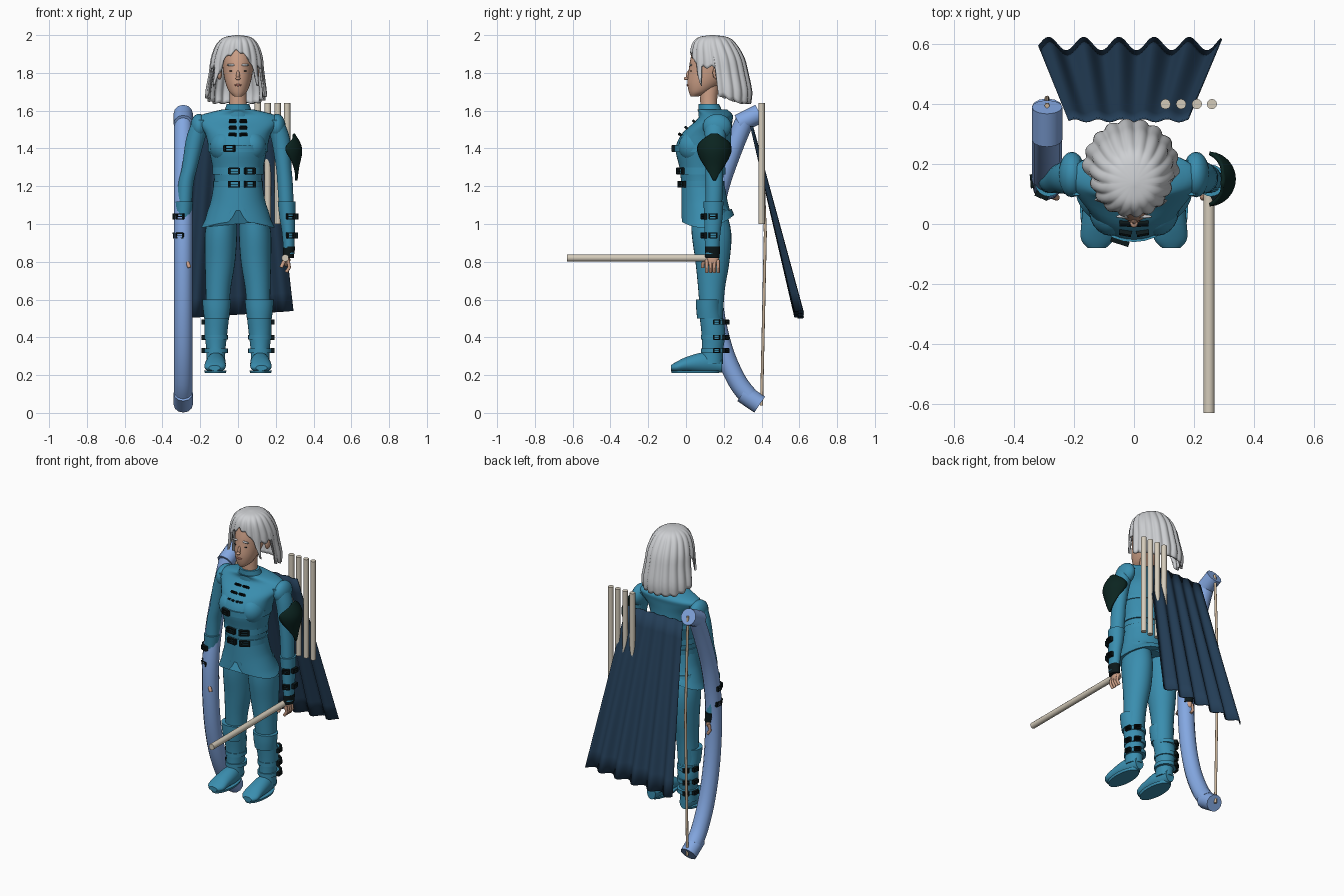
import bpy, bmesh, math
from mathutils import Vector
from mathutils.bvhtree import BVHTree

if "Cube" in bpy.data.objects:
    bpy.data.objects.remove(bpy.data.objects["Cube"])

SIDES = (("left", 1), ("right", -1))


def material(name, *rgb):
    linear = [((c / 255 + .055) / 1.055) ** 2.4 for c in rgb] + [1]
    mat = bpy.data.materials.new(name)
    mat.use_nodes = True
    mat.diffuse_color = linear
    mat.node_tree.nodes["Principled BSDF"].inputs["Base Color"].default_value = linear
    return mat


TEAL = material("teal leather", 58, 142, 175)
NAVY = material("navy cloth", 35, 61, 86)
SILVER = material("silver hair", 205, 207, 210)
SKIN = material("skin", 205, 160, 135)
BLACK = material("black metal", 12, 24, 26)
GREEN = material("dark green pad", 11, 36, 32)
BLUE = material("bow blue", 132, 168, 226)
WOOD = material("pale wood", 212, 203, 186)
CORD = material("tan cord", 200, 178, 152)
LIP = material("lip", 180, 118, 104)


def shade(obj, mat, angle=40):
    obj.data.materials.append(mat)
    bpy.ops.object.select_all(action='DESELECT')
    obj.select_set(True)
    bpy.context.view_layer.objects.active = obj
    bpy.ops.object.shade_smooth_by_angle(angle=math.radians(angle))
    return obj


def finish(bm, name, mat, angle=40):
    bmesh.ops.recalc_face_normals(bm, faces=bm.faces)
    mesh = bpy.data.meshes.new(name)
    bm.to_mesh(mesh)
    bm.free()
    obj = bpy.data.objects.new(name, mesh)
    bpy.context.collection.objects.link(obj)
    return shade(obj, mat, angle)


def spline(rows, u):
    """Catmull-Rom value along a list of tuples, u from 0 to 1."""
    last = len(rows) - 1
    i = min(int(u * last), last - 1)
    t = u * last - i
    a, b, c, d = (rows[max(0, min(last, i + k))] for k in (-1, 0, 1, 2))
    return [q + t / 2 * (r - p + t * (2 * p - 5 * q + 4 * r - s + t * (3 * (q - r) + s - p)))
            for p, q, r, s in zip(a, b, c, d)]


def skin_grid(bm, grid, closed):
    for low, high in zip(grid, grid[1:]):
        n = len(low)
        for i in range(n if closed else n - 1):
            j = (i + 1) % n
            bm.faces.new((low[i], low[j], high[j], high[i]))


def loft(name, mat, rows, side=1, along="z", n=28, edit=None):
    """Elliptical rings (station, x, other centre, half width, half depth)."""
    bm, grid = bmesh.new(), []
    steps = 4 * (len(rows) - 1)
    for k in range(steps + 1):
        s, x, c, a, b = spline(rows, k / steps)
        ring = []
        for i in range(n):
            w = math.tau * i / n
            px, pc = side * (x + a * math.cos(w)), c + b * math.sin(w)
            ring.append(bm.verts.new((px, pc, s) if along == "z" else (px, s, pc)))
        grid.append(ring)
    skin_grid(bm, grid, True)
    bm.faces.new(grid[0])
    bm.faces.new(grid[-1])
    if edit:
        edit(bm)
    return finish(bm, name, mat)


def ellipsoid(name, mat, loc, size):
    bm = bmesh.new()
    bmesh.ops.create_uvsphere(bm, u_segments=20, v_segments=12, radius=1)
    bmesh.ops.scale(bm, vec=size, verts=bm.verts)
    bmesh.ops.translate(bm, vec=loc, verts=bm.verts)
    return finish(bm, name, mat)


def tube(name, mat, points, radius):
    curve = bpy.data.curves.new(name, 'CURVE')
    curve.dimensions = '3D'
    curve.bevel_depth, curve.bevel_resolution, curve.use_fill_caps = radius, 4, True
    path = curve.splines.new('POLY')
    path.points.add(len(points) - 1)
    for p, co in zip(path.points, points):
        p.co = (*co, 1)
    obj = bpy.data.objects.new(name, curve)
    bpy.context.collection.objects.link(obj)
    bpy.ops.object.select_all(action='DESELECT')
    obj.select_set(True)
    bpy.context.view_layer.objects.active = obj
    bpy.ops.object.convert(target='MESH')
    return shade(bpy.context.view_layer.objects.active, mat)


def buckle(name, target, origin, aim, w, h):
    """Open metal frame with a prong, laid on the target's surface."""
    mesh = target.data
    tree = BVHTree.FromPolygons([v.co for v in mesh.vertices], [p.vertices for p in mesh.polygons])
    loc, normal = tree.ray_cast(Vector(origin), Vector(aim).normalized())[:2]
    if normal.dot(Vector(aim)) > 0:
        normal = -normal
    bm = bmesh.new()
    for x, y, sx, sy in ((-w, 0, .2, 1.1), (w, 0, .2, 1.1), (0, h, 1, .2), (0, -h, 1, .2), (0, 0, 1, .12)):
        made = bmesh.ops.create_cube(bm, size=1)["verts"]
        bmesh.ops.scale(bm, vec=(2 * w * sx, 2 * h * sy, .018), verts=made)
        bmesh.ops.translate(bm, vec=(x, y, .006), verts=made)
    bm.transform(normal.to_track_quat('Z', 'Y').to_matrix().to_4x4())
    bmesh.ops.translate(bm, vec=loc, verts=bm.verts)
    finish(bm, name, BLACK)


def band(name, z, x, y, a, b, h=.014, side=1):
    return loft(name, TEAL, [(z - h, x, y, a, b), (z + h, x, y, a, b)], side)


# Jacket, skirt and belts
torso = loft("jacket", TEAL, [(1.12, 0, .09, .13, .1), (1.22, 0, .085, .125, .11), (1.3, 0, .085, .135, .12),
             (1.4, 0, .09, .155, .145), (1.48, 0, .11, .175, .13), (1.54, 0, .145, .215, .1),
             (1.575, 0, .16, .2, .088), (1.605, 0, .14, .09, .08)], n=40)


def hem(bm):
    for v in bm.verts:
        if v.co.z < 1.06:
            v.co.z += 2.5 * (v.co.y - .09) ** 2 - .02
            if v.co.y < .1:
                v.co.z += .08 * max(0, 1 - abs(v.co.x) / .04)


loft("skirt", TEAL, [(1.2, 0, .09, .13, .115), (1.1, 0, .1, .15, .125), (1.0, 0, .115, .195, .14)], n=48, edit=hem)
loft("under_skirt", TEAL, [(1.15, 0, .095, .12, .1), (1.03, 0, .115, .17, .12)])
loft("collar", TEAL, [(1.57, 0, .135, .08, .07), (1.635, 0, .12, .06, .055)])
for z, a, b in ((1.21, .132, .117), (1.28, .136, .123), (1.4, .158, .147)):
    belt = band("belt", z, 0, .087, a, b, .018)
    for x in ((-.045,) if z > 1.3 else (-.02, .06)):
        buckle("belt_buckle", belt, (x, -1, z), (0, 1, 0), .026, .015)
for z in (1.47, 1.505, 1.54):
    for name, s in SIDES:
        buckle(name + "_clasp", torso, (s * .028, -1, z), (0, 1, 0), .017, .005)
for name, s in SIDES:
    ellipsoid(name + "_chest", TEAL, (s * .075, .045, 1.41), (.075, .085, .085))

# Legs, boots and feet
for name, s in SIDES:
    loft(name + "_leg", TEAL, [(1.08, .08, .12, .07, .09), (.95, .09, .135, .085, .105), (.8, .095, .14, .08, .09),
         (.65, .105, .135, .066, .07), (.5, .11, .135, .06, .06)], s)
    boot = loft(name + "_boot", TEAL, [(.5, .113, .135, .065, .062), (.42, .117, .145, .06, .063),
                (.33, .117, .14, .05, .056), (.26, .117, .135, .05, .06)], s)
    loft(name + "_boot_cuff", TEAL, [(.5, .113, .125, .066, .066), (.55, .113, .12, .072, .066),
         (.6, .113, .12, .077, .068)], s)
    loft(name + "_foot", TEAL, [(.19, .117, .255, .03, .04), (.1, .117, .265, .05, .055), (.01, .12, .257, .055, .042),
         (-.05, .122, .243, .055, .028), (-.08, .124, .238, .03, .014)], s, "y")
    loft(name + "_sole", TEAL, [(.21, .12, .05, .055, .125), (.225, .12, .05, .06, .13)], s)
    for z in (.33, .4, .48):
        strap = band(name + "_boot_strap", z, .116, .147, .062, .068, .012, s)
        for aim in ((-s, -.25, 0), (-s * .5, -1, 0)):
            origin = Vector((s * .116, .147, z)) - Vector(aim)
            buckle(name + "_boot_buckle", strap, origin, aim, .017, .011)

# Arms, gloves and hands; the right arm hangs wider and its hand closes round the bow
for name, s in SIDES:
    out, back = (0, 0) if s > 0 else (.028, .012)
    cuff = .257 + out
    loft(name + "_arm", TEAL, [(1.55, .19, .155, .05, .06), (1.45, .225, .155, .05, .055),
         (1.3, .242 + out / 2, .15, .041, .047), (1.2, .25 + out, .15, .041, .046), (1.05, cuff, .145, .038, .042)], s)
    ellipsoid(name + "_shoulder_cap", TEAL, (s * .207, .165, 1.515), (.045, .076, .068))
    glove = loft(name + "_glove", TEAL, [(1.12, cuff, .145, .047, .053), (1.04, cuff + .004, .145, .042, .049),
                 (.95, cuff + .01, .14, .034, .042), (.84, .27 + out / 2, .138 + back, .028, .036)], s)
    loft(name + "_wrist_wrap", BLACK, [(.82, .266 + out / 2, .14 + back, .029, .038),
         (.88, .271 + out / 2, .14 + back, .032, .04)], s)
    for z in (.94, 1.04):
        for aim in ((-s, 0, 0), (-s * .3, 1, 0)):
            buckle(name + "_glove_buckle", glove, Vector((s * (cuff + .007), .143, z)) - Vector(aim), aim, .019, .013)
    hand = .255 + out
    ellipsoid(name + "_palm", SKIN, (s * hand, .14 + back, .81), (.022, .036, .035))
    for i in range(4):
        y = .11 + .02 * i + back
        tube(name + "_finger", SKIN, [(s * (hand + .01), y, .81), (s * (hand + .017), y, .77), (s * hand, y, .745)], .009)
    tube(name + "_thumb", SKIN, [(s * hand, .11, .82), (s * (hand - .018), .09, .79), (s * (hand - .026), .088, .77)], .01)

# Elbow guard: pointed curved plate on the outer left arm
bm, grid = bmesh.new(), []
guard = [(1.23, .285, .25, .03), (1.3, .262, .9, .062), (1.38, .25, 1.5, .09), (1.43, .245, 1.3, .085), (1.48, .25, .35, .05)]
for k in range(17):
    z, x, spread, r = spline(guard, k / 16)
    grid.append([bm.verts.new((x + r * math.cos(spread * t / 6), .15 + r * math.sin(spread * t / 6), z))
                 for t in range(-6, 7)])
skin_grid(bm, grid, False)
finish(bm, "elbow_guard", GREEN).modifiers.new("thick", 'SOLIDIFY').thickness = .012

# Neck, head and face
loft("neck", SKIN, [(1.58, 0, .125, .052, .045), (1.66, 0, .12, .045, .045), (1.75, 0, .13, .045, .05)])
loft("head", SKIN, [(1.675, 0, .045, .02, .02), (1.7, 0, .07, .047, .055), (1.75, 0, .1, .067, .093),
     (1.82, 0, .13, .08, .115), (1.88, 0, .14, .083, .115), (1.95, 0, .14, .065, .09), (1.98, 0, .14, .02, .03)], n=32)
ellipsoid("nose", SKIN, (0, .016, 1.785), (.01, .016, .028))
ellipsoid("nose_tip", SKIN, (0, .002, 1.77), (.013, .014, .009))
ellipsoid("lips", LIP, (0, .011, 1.735), (.02, .008, .006))
for name, s in SIDES:
    ellipsoid(name + "_eye", BLACK, (s * .033, .027, 1.81), (.014, .005, .0025))
    ellipsoid(name + "_brow", SILVER, (s * .036, .025, 1.842), (.024, .006, .006))
    ellipsoid(name + "_ear", SKIN, (s * .098, .165, 1.8), (.014, .024, .036))

# Bobbed hair with ridged locks, open around the face and ears
hair = [(2.0, .14, .008, .01), (1.988, .145, .072, .08), (1.95, .15, .112, .12), (1.88, .165, .138, .146),
        (1.8, .175, .147, .157), (1.7, .185, .163, .167), (1.635, .187, .16, .158)]
bm, columns = bmesh.new(), []
for i in range(180):
    deg = 2 * i - 179
    w, away = math.radians(deg), abs(deg)
    ridge = abs(math.sin(w * 9 + .6))
    if away < 30:
        reach = .42 + .1 * away / 30
    elif away < 52:
        reach = .52 + .28 * (away - 30) / 22
    elif away < 84:
        reach = .62
    else:
        reach = 1 - .12 * max(0, 1 - (away - 84) / 50)
    reach -= .03 * (1 - ridge)
    column = []
    for k in range(19):
        u = reach * k / 18
        z, y, a, b = spline(hair, u)
        f = 1 - .07 * (1 - ridge) * min(1, 3 * u)
        column.append(bm.verts.new((a * f * math.sin(w) - .012 * u, y - b * f * math.cos(w), z)))
    columns.append(column)
skin_grid(bm, columns + columns[:1], False)
bm.faces.new([column[0] for column in columns])
finish(bm, "hair", SILVER, 60).modifiers.new("thick", 'SOLIDIFY').thickness = .014

# Pleated cape
bm, grid = bmesh.new(), []
for k in range(11):
    t = k / 10
    row = []
    for i in range(73):
        f = i / 72
        fold = math.cos(math.tau * (f * 5.2 + .7)) / 4
        x = (-.22 - .1 * t) * (1 - f) + (.18 + .11 * t) * f
        row.append(bm.verts.new((x, .35 + .252 * t + fold * (.02 + .07 * t), 1.52 - t * (1.02 - .04 * f))))
    grid.append(row)
skin_grid(bm, grid, False)
finish(bm, "cape", NAVY).modifiers.new("thick", 'SOLIDIFY').thickness = .006

# Bow with end caps and string
limb = [(.31, 1.545), (.25, 1.4), (.18, 1.2), (.14, 1.0), (.13, .8), (.15, .55), (.2, .33), (.27, .17), (.33, .09)]
BOW = -.29
tube("bow_limb", BLUE, [(BOW, *spline(limb, k / 32)) for k in range(33)], .05)
tube("bow_top_cap", BLUE, [(BOW, .28, 1.53), (BOW, .39, 1.585)], .051)
tube("bow_bottom_cap", BLUE, [(BOW, .3, .105), (BOW, .39, .044)], .051)
tube("bow_string", CORD, [(BOW, .395, 1.59), (BOW, .42, .95), (BOW, .4, .04)], .008)

# Arrows on the back and stick in the left hand
for x in (.105, .157, .21, .26):
    tube("arrow", WOOD, [(x, .4, 1.0), (x, .4, 1.64)], .017)
tube("stick", WOOD, [(.25, -.63, .82), (.25, .15, .82)], .019)
